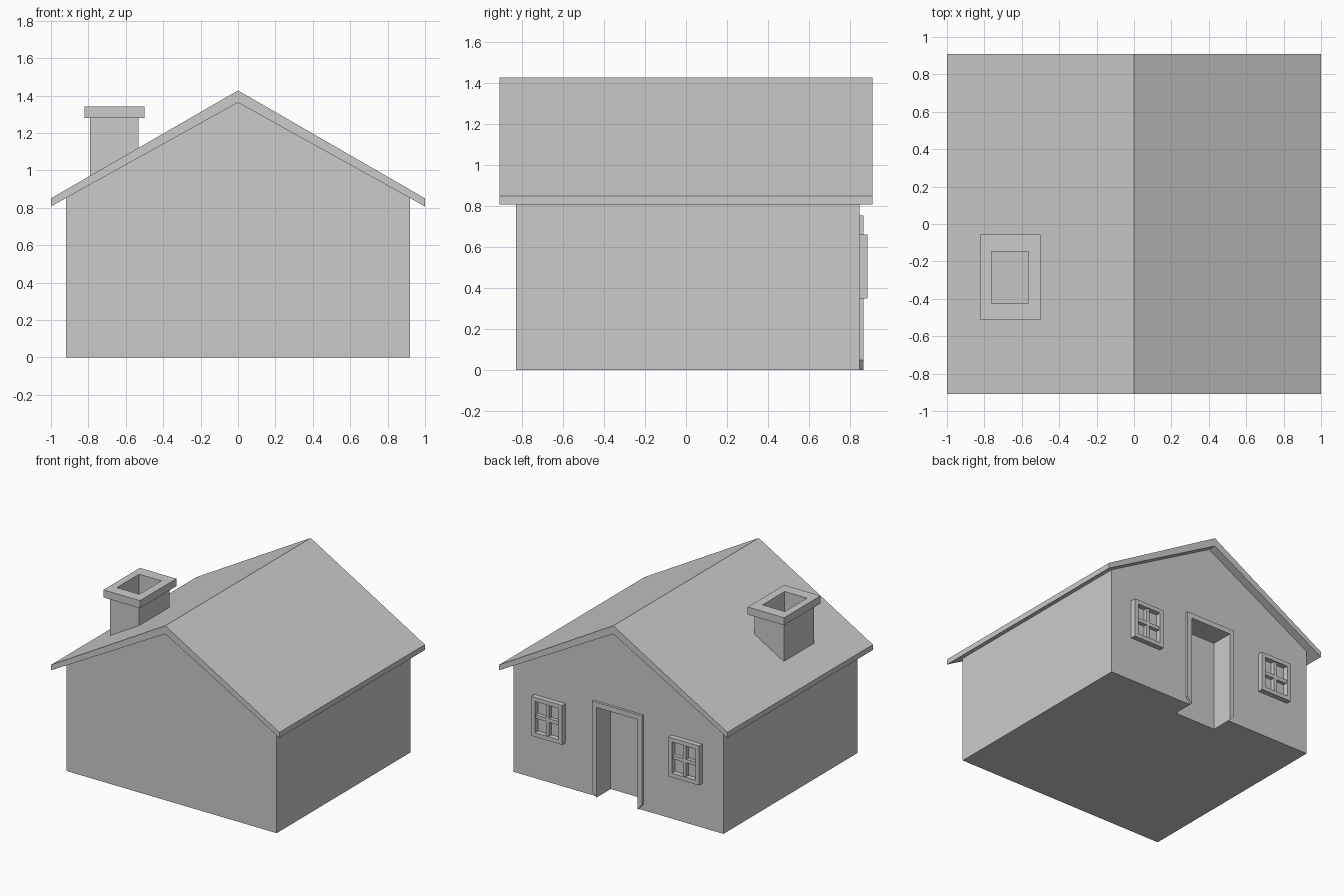
import bpy, bmesh

if "Cube" in bpy.data.objects:
    bpy.data.objects.remove(bpy.data.objects["Cube"])


def make(name, bm):
    bmesh.ops.recalc_face_normals(bm, faces=bm.faces)
    me = bpy.data.meshes.new(name)
    bm.to_mesh(me)
    bm.free()
    ob = bpy.data.objects.new(name, me)
    bpy.context.collection.objects.link(ob)
    return ob


def prism(name, profile, y0, y1):
    """Extrude an (x, z) outline from y0 to y1."""
    bm = bmesh.new()
    face = bm.faces.new([bm.verts.new((x, y0, z)) for x, z in profile])
    new = bmesh.ops.extrude_face_region(bm, geom=[face])["geom"]
    verts = [g for g in new if isinstance(g, bmesh.types.BMVert)]
    bmesh.ops.translate(bm, verts=verts, vec=(0, y1 - y0, 0))
    return make(name, bm)


def box(name, x0, x1, y0, y1, z0, z1):
    return prism(name, [(x0, z0), (x1, z0), (x1, z1), (x0, z1)], y0, y1)


def ring(name, outer, inner, lo, hi, axis):
    """Rectangular frame; outer/inner are (u0, u1, v0, v1), axis is 'y' or 'z'."""
    bm = bmesh.new()

    def loop(r, w):
        u0, u1, v0, v1 = r
        pts = [(u0, v0), (u1, v0), (u1, v1), (u0, v1)]
        return [bm.verts.new((u, w, v) if axis == 'y' else (u, v, w)) for u, v in pts]

    loops = [loop(outer, lo), loop(outer, hi), loop(inner, hi), loop(inner, lo)]
    for k in range(4):
        a, b = loops[k], loops[(k + 1) % 4]
        for i in range(4):
            j = (i + 1) % 4
            bm.faces.new((a[i], a[j], b[j], b[i]))
    return make(name, bm)


WALL = 0.845

# Walls with a recessed doorway
walls = prism("walls", [(-0.92, 0), (0.92, 0), (0.92, 0.854), (0, 1.362), (-0.92, 0.854)],
              -0.83, WALL)
cutter = box("doorway_cutter", -0.18, 0.18, 0.685, 1.0, -0.2, 0.715)
cutter.hide_render = True
cutter.hide_set(True)
cut = walls.modifiers.new("doorway", 'BOOLEAN')
cut.operation = 'DIFFERENCE'
cut.solver = 'EXACT'
cut.object = cutter

# Roof slab
prism("roof", [(-1, 0.807), (0, 1.362), (1, 0.807), (1, 0.85), (0, 1.427), (-1, 0.85)],
      -0.91, 0.91)

# Hollow chimney and cap
flue = (-0.763, -0.567, -0.425, -0.148)
ring("chimney", (-0.79, -0.533, -0.475, -0.095), flue, 0.9, 1.28, 'z')
ring("chimney_cap", (-0.82, -0.50, -0.513, -0.057), flue, 1.28, 1.34, 'z')

# Door frame with slanted feet
prism("door_frame", [(-0.22, 0.05), (-0.22, 0.755), (0.22, 0.755), (0.22, 0.05),
                     (0.18, 0), (0.18, 0.715), (-0.18, 0.715), (-0.18, 0)], WALL, 0.865)

# Windows: frame and crossed glazing bars
for side, cx in (("left", 0.6), ("right", -0.6)):
    ring(f"window_frame_{side}", (cx - 0.135, cx + 0.135, 0.35, 0.662),
         (cx - 0.103, cx + 0.103, 0.382, 0.63), WALL, 0.886, 'y')
    w, h, t, zc = 0.103, 0.124, 0.014, 0.506
    prism(f"window_bars_{side}", [(cx + x, zc + z) for x, z in [
        (-w, -t), (-t, -t), (-t, -h), (t, -h), (t, -t), (w, -t),
        (w, t), (t, t), (t, h), (-t, h), (-t, t), (-w, t)]], WALL, 0.875)
